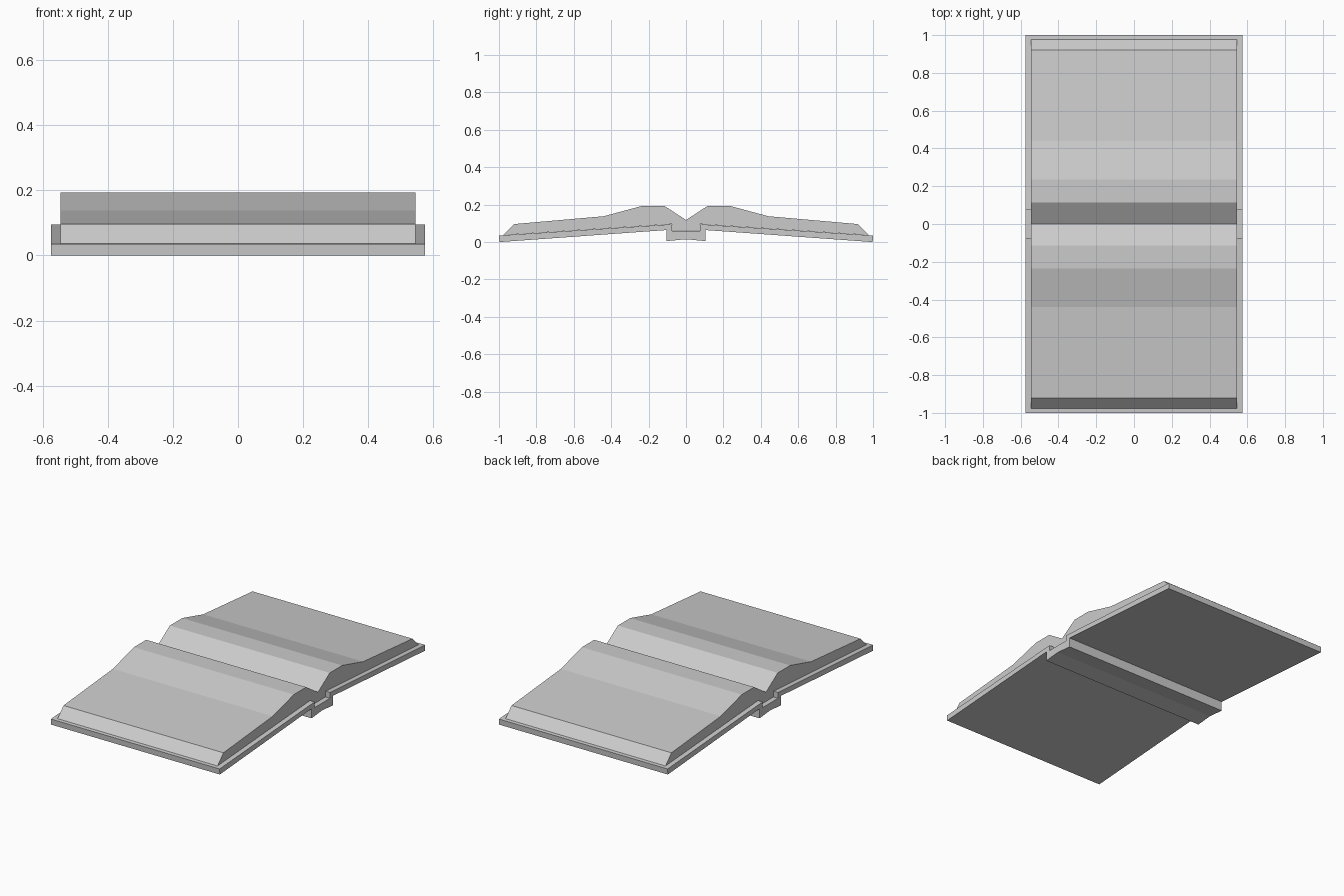
import bpy
import bmesh

if "Cube" in bpy.data.objects:
    bpy.data.objects.remove(bpy.data.objects["Cube"], do_unlink=True)

GREY = (0.6, 0.6, 0.6, 1)
grey = bpy.data.materials.new("plain grey")
grey.use_nodes = True
grey.diffuse_color = GREY
grey.node_tree.nodes["Principled BSDF"].inputs["Base Color"].default_value = GREY


def mirrored(half):
    """Reflect an open half outline (ending or starting on y = 0) to the other side."""
    return half + [(-y, z) for y, z in reversed(half) if y != 0]


def extrude_profile(name, outline, half_width):
    """Extrude a closed (y, z) outline along x."""
    bm = bmesh.new()
    face = bm.faces.new([bm.verts.new((-half_width, y, z)) for y, z in outline])
    result = bmesh.ops.extrude_face_region(bm, geom=[face])
    moved = [v for v in result["geom"] if isinstance(v, bmesh.types.BMVert)]
    bmesh.ops.translate(bm, verts=moved, vec=(2 * half_width, 0, 0))
    bmesh.ops.recalc_face_normals(bm, faces=bm.faces)
    mesh = bpy.data.meshes.new(name)
    bm.to_mesh(mesh)
    bm.free()
    mesh.materials.append(grey)
    obj = bpy.data.objects.new(name, mesh)
    bpy.context.collection.objects.link(obj)
    return obj


# Cover: two sloping boards joined by a sunken spine
cover_top = mirrored([(-1, 0.035), (-0.075, 0.095), (-0.075, 0.06)])
cover_under = mirrored([(0.998, 0.0), (0.105, 0.064), (0.105, 0.005), (0, 0.015)])
extrude_profile("cover", cover_top + cover_under, 0.575)

# Pages: two swelling stacks meeting in a central valley, seated on the cover
page_top = mirrored([(-0.978, 0.037), (-0.92, 0.096), (-0.44, 0.138),
                     (-0.235, 0.193), (-0.115, 0.193), (0, 0.118)])
page_under = mirrored([(0.075, 0.096), (0.075, 0.061)])
extrude_profile("pages", page_top + page_under, 0.545)
